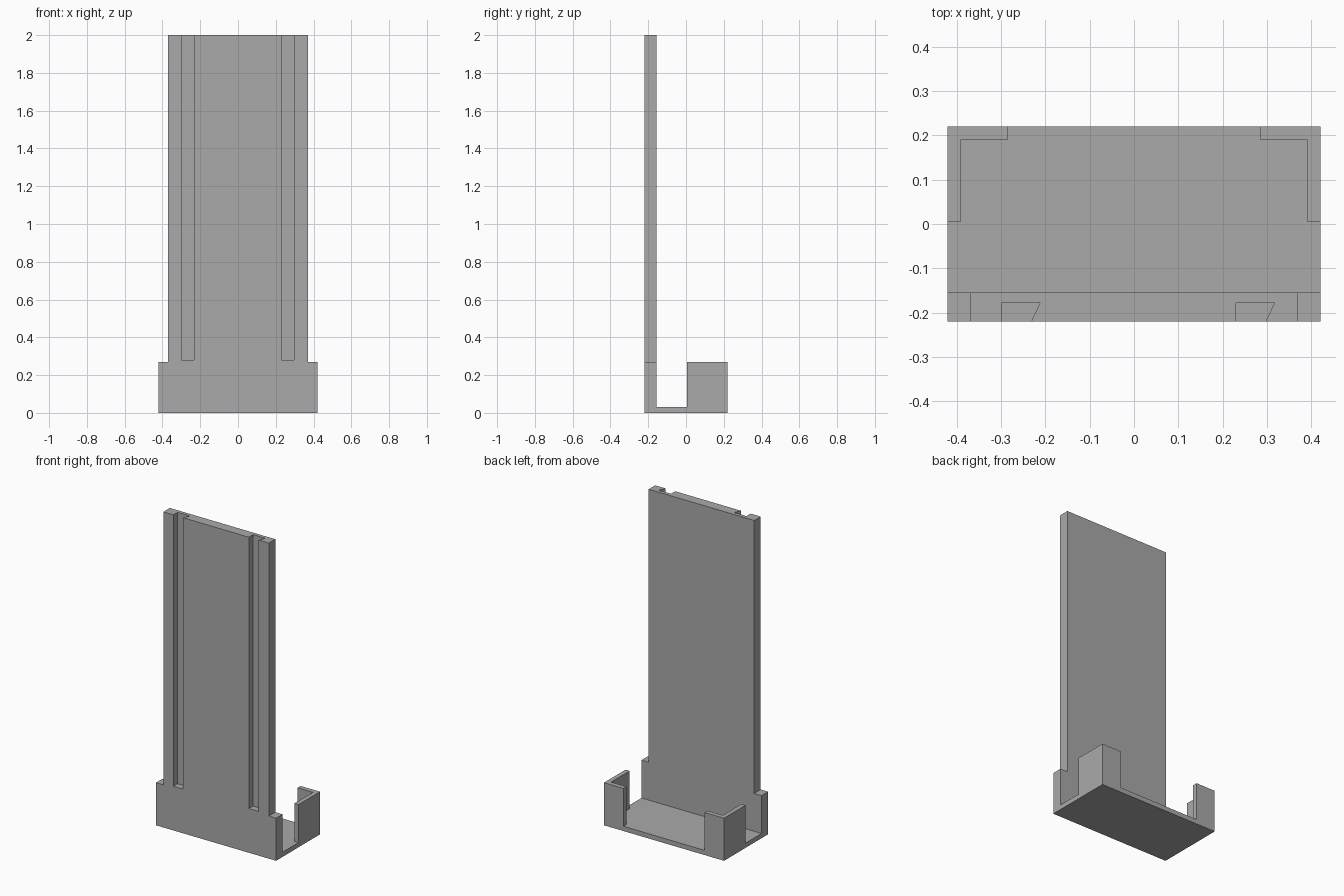
import bpy
import bmesh
from mathutils import Vector

cube = bpy.data.objects.get("Cube")
if cube:
    bpy.data.objects.remove(cube, do_unlink=True)

grey = bpy.data.materials.new("plain_grey")
grey.use_nodes = True
colour = (0.4, 0.4, 0.4, 1.0)
grey.diffuse_color = colour
grey.node_tree.nodes["Principled BSDF"].inputs["Base Color"].default_value = colour


def prism(name, points, sweep):
    """Extrude a closed outline along a vector."""
    bm = bmesh.new()
    face = bm.faces.new([bm.verts.new(p) for p in points])
    out = bmesh.ops.extrude_face_region(bm, geom=[face])
    verts = [v for v in out["geom"] if isinstance(v, bmesh.types.BMVert)]
    bmesh.ops.translate(bm, verts=verts, vec=Vector(sweep))
    bmesh.ops.recalc_face_normals(bm, faces=bm.faces)
    mesh = bpy.data.meshes.new(name)
    bm.to_mesh(mesh)
    bm.free()
    mesh.materials.append(grey)
    obj = bpy.data.objects.new(name, mesh)
    bpy.context.collection.objects.link(obj)
    return obj


def combine(target, tool, operation):
    """Apply a boolean and discard the tool object."""
    mod = target.modifiers.new("boolean", "BOOLEAN")
    mod.operation = operation
    mod.solver = "EXACT"
    mod.object = tool
    bpy.context.view_layer.update()
    result = bpy.data.meshes.new_from_object(
        target.evaluated_get(bpy.context.evaluated_depsgraph_get()))
    target.modifiers.clear()
    target.data = result
    bpy.data.objects.remove(tool, do_unlink=True)


W, D = 0.421, 0.22            # half width and half depth of the tray
PLATE_W, PLATE_BACK = 0.37, -0.155
TRAY_TOP, FLOOR, TOP = 0.27, 0.03, 2.0

# Upright back plate, widened at the foot
half = [(W, 0), (W, TRAY_TOP), (PLATE_W, TRAY_TOP), (PLATE_W, TOP)]
outline = half + [(-x, z) for x, z in reversed(half)]
stand = prism("stand", [(x, -D, z) for x, z in outline], (0, PLATE_BACK + D, 0))

# Two long slots, each undercut on the same side
for x in (-0.299, 0.23):
    slot = [(x, -0.178), (x + 0.087, -0.178), (x + 0.047, -0.262), (x, -0.262)]
    cutter = prism("slot_cutter", [(a, b, 0.28) for a, b in slot], (0, 0, TOP))
    cutter.hide_render = True
    combine(stand, cutter, "DIFFERENCE")

# Tray floor
floor = [(-W, -D), (W, -D), (W, D), (-W, D)]
combine(stand, prism("floor", [(x, y, 0) for x, y in floor], (0, 0, FLOOR)), "UNION")

# L-shaped corner walls at the rear of the tray
corner = [(W, 0.005), (W, D), (0.285, D), (0.285, 0.19), (0.392, 0.19), (0.392, 0.005)]
for side in (-1, 1):
    wall = prism("corner_wall", [(side * x, y, 0) for x, y in corner], (0, 0, TRAY_TOP))
    combine(stand, wall, "UNION")

# Tidy the flat faces
bm = bmesh.new()
bm.from_mesh(stand.data)
bmesh.ops.remove_doubles(bm, verts=bm.verts, dist=0.0001)
bmesh.ops.dissolve_limit(bm, angle_limit=0.01, verts=bm.verts, edges=bm.edges)
bm.to_mesh(stand.data)
bm.free()
